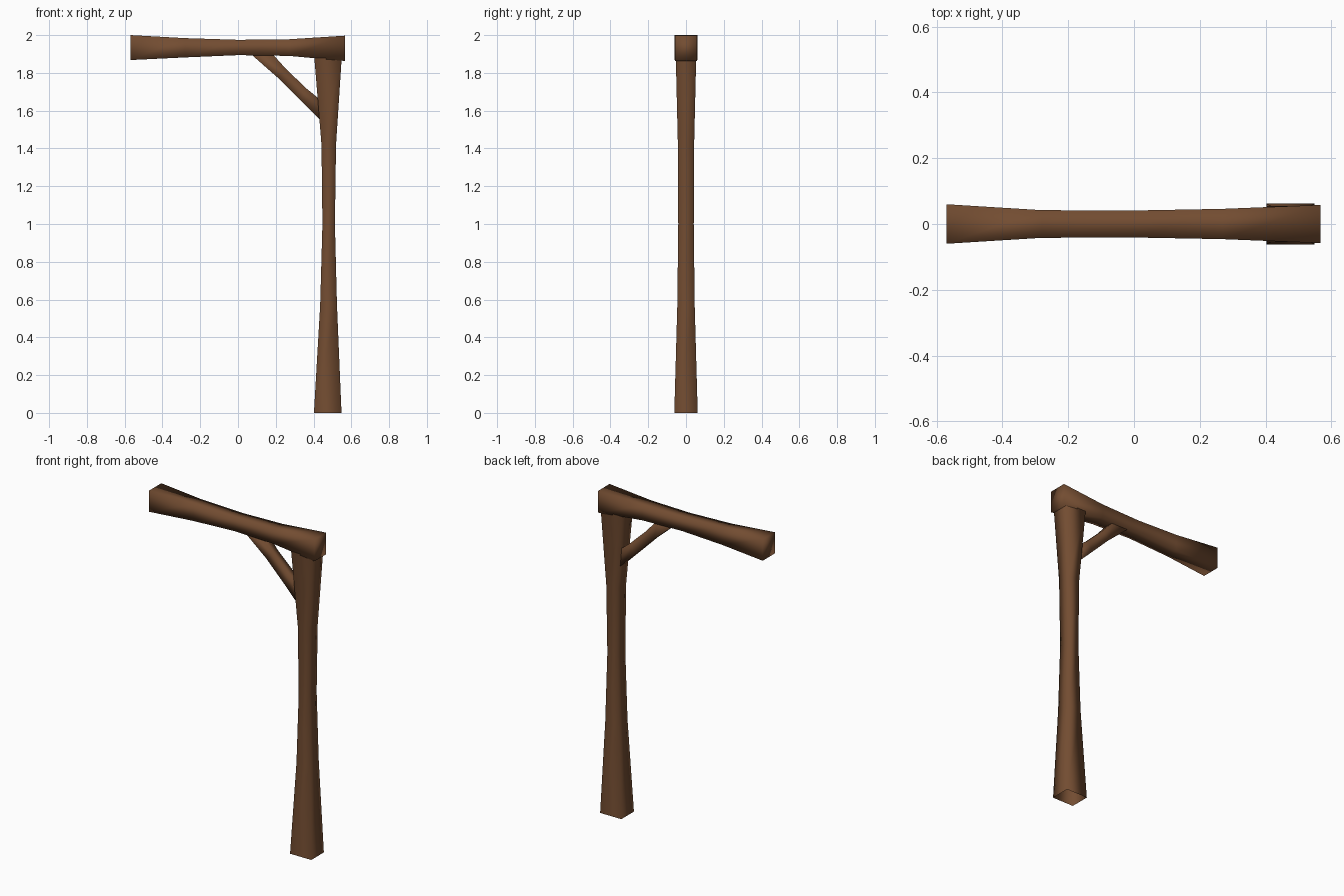
import bpy
import bmesh

cube = bpy.data.objects.get("Cube")
if cube:
    bpy.data.objects.remove(cube)

# Single wood colour
wood = bpy.data.materials.new("brown_wood")
wood.use_nodes = True
colour = (0.17, 0.073, 0.031, 1)
wood.diffuse_color = colour
bsdf = next(n for n in wood.node_tree.nodes if n.type == 'BSDF_PRINCIPLED')
bsdf.inputs["Base Color"].default_value = colour
bsdf.inputs["Roughness"].default_value = 0.9


def timber(name, sections, caps):
    """Loft four-sided sections: two edge points in x, z and a half depth in y."""
    bm = bmesh.new()
    rings = []
    for (ax, az), (bx, bz), h in sections:
        corners = [(ax, -h, az), (bx, -h, bz), (bx, h, bz), (ax, h, az)]
        rings.append([bm.verts.new(c) for c in corners])
    for low, high in zip(rings, rings[1:]):
        for i in range(4):
            j = (i + 1) % 4
            bm.faces.new((low[i], low[j], high[j], high[i]))
    if caps:
        bm.faces.new(rings[0])
        bm.faces.new(rings[-1])
    bmesh.ops.recalc_face_normals(bm, faces=bm.faces)
    for face in bm.faces:
        face.smooth = True
    mesh = bpy.data.meshes.new(name)
    bm.to_mesh(mesh)
    bm.free()
    mesh.materials.append(wood)
    obj = bpy.data.objects.new(name, mesh)
    bpy.context.collection.objects.link(obj)
    return obj


# Upright post, waisted in the middle and open underneath
post = [(0, 0.402, 0.548, 0.062), (0.57, 0.435, 0.524, 0.046),
        (1, 0.447, 0.513, 0.041), (1.42, 0.442, 0.519, 0.043),
        (1.88, 0.404, 0.549, 0.054)]
timber("post", [((l, z), (r, z), h) for z, l, r, h in post], False)

# Crossbeam with flared ends
beam = [(-0.57, 1.868, 2, 0.06), (-0.28, 1.882, 1.984, 0.042),
        (0, 1.894, 1.975, 0.041), (0.27, 1.89, 1.978, 0.046),
        (0.567, 1.863, 1.997, 0.058)]
timber("crossbeam", [((x, b), (x, t), h) for x, b, t, h in beam], True)

# Diagonal brace between post and beam
timber("brace", [((0.045, 1.92), (0.165, 1.92), 0.032),
                 ((0.21, 1.775), (0.255, 1.82), 0.025),
                 ((0.33, 1.655), (0.365, 1.715), 0.026),
                 ((0.46, 1.527), (0.46, 1.638), 0.034)], True)
